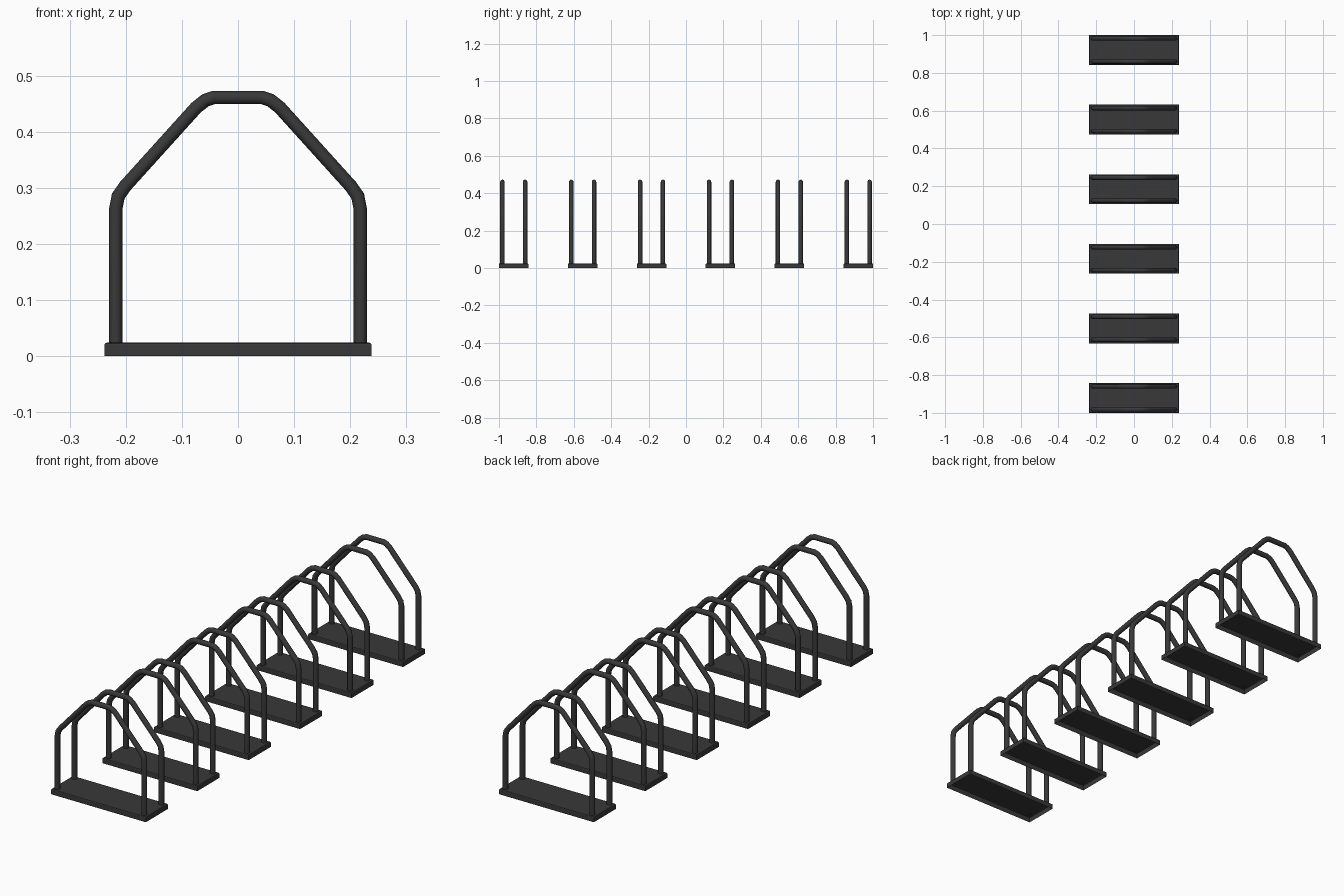
import bpy, bmesh, math
from mathutils import Vector

if "Cube" in bpy.data.objects:
    bpy.data.objects.remove(bpy.data.objects["Cube"])

UNITS, PITCH = 6, 0.3684
HALF_W, HALF_D, PLATE_H = 0.238, 0.079, 0.024
TUBE_R, SIDES, HOOP_Y = 0.0118, 12, 0.061

dark = bpy.data.materials.new("dark_metal")
dark.diffuse_color = (0.04, 0.04, 0.04, 1)
dark.use_nodes = True
dark.node_tree.nodes["Principled BSDF"].inputs["Base Color"].default_value = dark.diffuse_color


def finish(bm, name):
    me = bpy.data.meshes.new(name)
    bm.to_mesh(me)
    bm.free()
    me.materials.append(dark)
    return me


def place(me, name, y):
    ob = bpy.data.objects.new(name, me)
    ob.location.y = y
    bpy.context.collection.objects.link(ob)


# base plate: folded tray, open underneath, softened upper edges
def plate_mesh():
    bm = bmesh.new()
    bmesh.ops.create_cube(bm, size=1)
    for v in bm.verts:
        v.co = Vector((v.co.x * 2 * HALF_W, v.co.y * 2 * HALF_D, (v.co.z + 0.5) * PLATE_H))
    bm.normal_update()
    bmesh.ops.delete(bm, geom=[f for f in bm.faces if f.normal.z < -0.5], context='FACES_ONLY')
    top = [e for e in bm.edges if all(v.co.z > PLATE_H / 2 for v in e.verts)]
    bmesh.ops.bevel(bm, geom=top, offset=0.004, segments=2, profile=0.5, affect='EDGES')
    return finish(bm, "base_plate")


# hoop: round tube swept along a mirrored path with mitred bends
def hoop_mesh():
    half = [(0.218, 0.0225), (0.218, 0.262), (0.2135, 0.285), (0.201, 0.303),
            (0.0745, 0.443), (0.058, 0.456), (0.043, 0.461)]
    path = [Vector((x, 0, z)) for x, z in half]
    path += [Vector((-p.x, 0, p.z)) for p in reversed(path)]
    bm = bmesh.new()
    rings = []
    for i, p in enumerate(path):
        a = (p - path[i - 1]).normalized() if i else Vector((0, 0, 1))
        b = (path[i + 1] - p).normalized() if i < len(path) - 1 else a
        t = (a + b).normalized()
        side = Vector((t.z, 0, -t.x)) / t.dot(a)
        rings.append([bm.verts.new(p + TUBE_R * (side * math.cos(k) + Vector((0, math.sin(k), 0))))
                      for k in (2 * math.pi * j / SIDES for j in range(SIDES))])
    for r, s in zip(rings, rings[1:]):
        for j in range(SIDES):
            n = (j + 1) % SIDES
            bm.faces.new((r[j], r[n], s[n], s[j])).smooth = True
    bmesh.ops.recalc_face_normals(bm, faces=bm.faces)
    return finish(bm, "hoop")


plate, hoop = plate_mesh(), hoop_mesh()

# row of identical racks
for i in range(UNITS):
    y = (i - (UNITS - 1) / 2) * PITCH
    place(plate, f"base_plate_{i + 1}", y)
    place(hoop, f"front_hoop_{i + 1}", y - HOOP_Y)
    place(hoop, f"back_hoop_{i + 1}", y + HOOP_Y)
